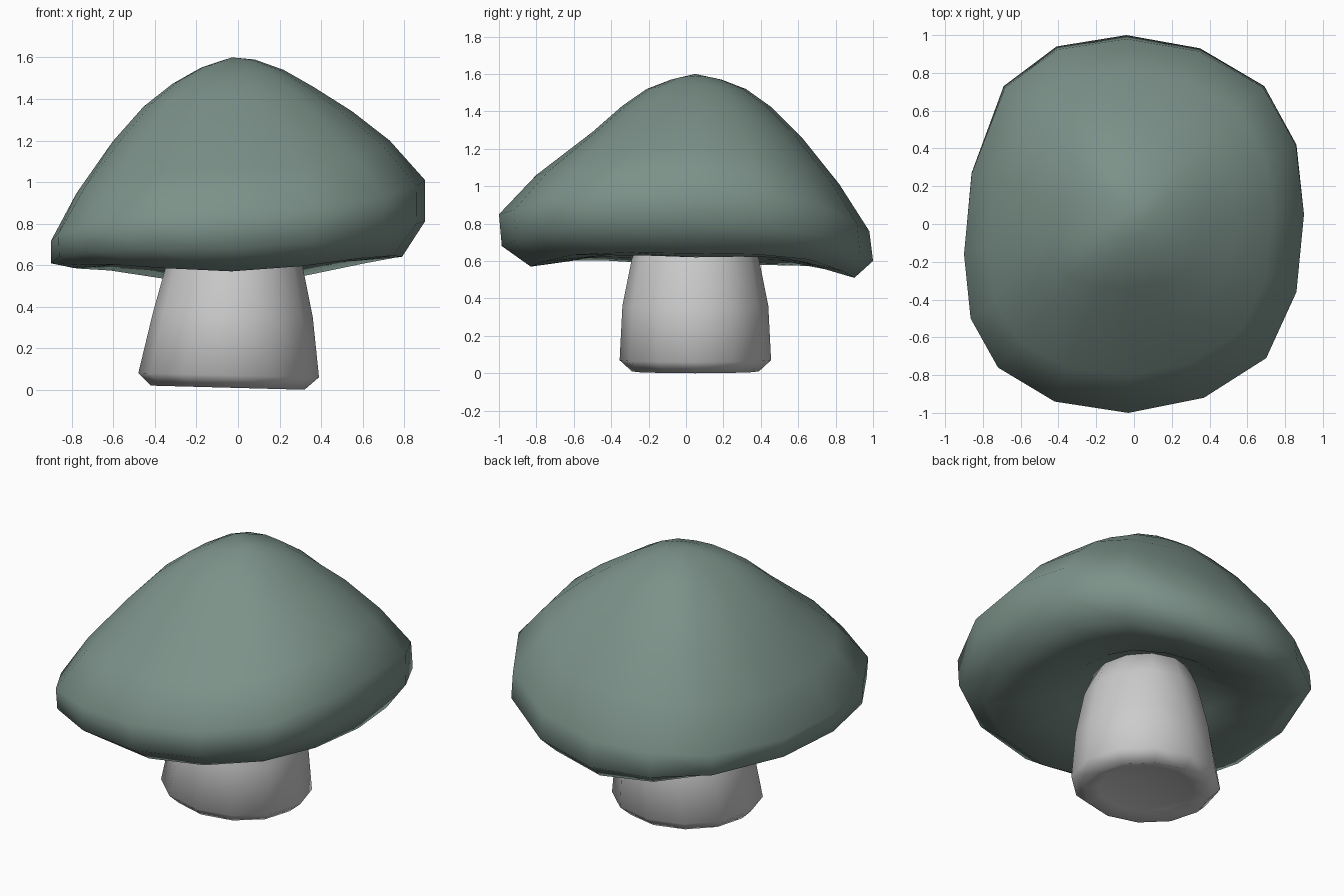
import bpy, bmesh
from math import atan2, cos, sin, pi

if "Cube" in bpy.data.objects:
    bpy.data.objects.remove(bpy.data.objects["Cube"])


def skin(name, rings, top, bottom):
    """Loft closed rings (top to bottom) and fan both ends to a centre point."""
    bm = bmesh.new()
    loops = [[bm.verts.new(p) for p in ring] for ring in rings]
    n = len(loops[0])
    for a, b in zip(loops, loops[1:]):
        for i in range(n):
            j = (i + 1) % n
            bm.faces.new((a[i], b[i], b[j], a[j]))
    for loop, tip in ((loops[0], top), (loops[-1], bottom)):
        v = bm.verts.new(tip)
        for i in range(n):
            bm.faces.new((v, loop[i], loop[(i + 1) % n]))
    bmesh.ops.recalc_face_normals(bm, faces=bm.faces)
    for f in bm.faces:
        f.smooth = True
    mesh = bpy.data.meshes.new(name)
    bm.to_mesh(mesh)
    bm.free()
    obj = bpy.data.objects.new(name, mesh)
    bpy.context.collection.objects.link(obj)
    return obj


def blend(values, ang):
    """Blend values given for +x, +y, -x, -y at any angle."""
    q = (ang % (2 * pi)) / (pi / 2)
    k = int(q) % 4
    w = sin((q - int(q)) * pi / 2) ** 2
    return values[k] * (1 - w) + values[(k + 1) % 4] * w


# Cap: lopsided 16-sided outline with a separate profile per direction
CX, CY = -0.03, 0.05
outline = [(0.9, 0.05), (0.86, 0.42), (0.69, 0.73), (0.35, 0.93),
           (-0.04, 1.0), (-0.41, 0.94), (-0.69, 0.73), (-0.86, 0.27),
           (-0.9, -0.16), (-0.865, -0.5), (-0.72, -0.76), (-0.42, -0.94),
           (-0.03, -1.0), (0.37, -0.92), (0.7, -0.71), (0.86, -0.36)]
reach = (0.93, 0.95, 0.87, 1.05)
# radii and heights for +x, +y, -x, -y, and extra height on the diagonals
profile = [((.11, .14, .15, .13), (1.59, 1.57, 1.55, 1.57), 0),
           ((.25, .27, .29, .26), (1.54, 1.52, 1.47, 1.52), 0),
           ((.39, .41, .43, .39), (1.46, 1.42, 1.36, 1.43), 0),
           ((.58, .57, .58, .55), (1.34, 1.26, 1.19, 1.29), 0),
           ((.76, .77, .75, .85), (1.20, 1.01, 0.94, 1.06), 0),
           ((.93, .93, .87, 1.05), (1.01, .76, .71, .85), 0),
           ((.93, .95, .87, 1.035), (.81, .60, .60, .68), .02),
           ((.82, .85, .76, .88), (.64, .51, .58, .57), .03),
           ((.59, .63, .55, .63), (.62, .575, .60, .605), .02),
           ((.43, .46, .42, .45), (.67, .65, .66, .66), 0),
           ((.30, .32, .28, .32), (.74, .74, .74, .74), 0)]
rings = []
for radii, heights, bump in profile:
    fr = [r / m for r, m in zip(radii, reach)]
    ring = []
    for x, y in outline:
        a = atan2(y - CY, x - CX)
        f = blend(fr, a)
        z = blend(heights, a) + bump * sin(2 * a) ** 2
        ring.append((CX + (x - CX) * f, CY + (y - CY) * f, z))
    rings.append(ring)
cap = skin("cap", rings, (CX, CY, 1.6), (CX, CY, 0.76))
mat = bpy.data.materials.new("cap_green")
mat.diffuse_color = (0.2, 0.285, 0.25, 1)
mat.use_nodes = True
mat.node_tree.nodes["Principled BSDF"].inputs["Base Color"].default_value = mat.diffuse_color
cap.data.materials.append(mat)

# Stem: 12-sided tapered loft, rounded foot with a shallow dent
stem_rings = []
for cx, rx, ry, z in [(-.01, .25, .28, .78), (-.015, .325, .34, .61),
                      (-.025, .385, .39, .36), (-.045, .435, .405, .07),
                      (-.05, .37, .34, .01), (-.05, .28, .26, .035)]:
    stem_rings.append([(cx + rx * cos(i * pi / 6), CY + ry * sin(i * pi / 6),
                        max(0, z - 0.01 * cos(i * pi / 6))) for i in range(12)])
skin("stem", stem_rings, (-.01, CY, .79), (-.05, CY, .06))
